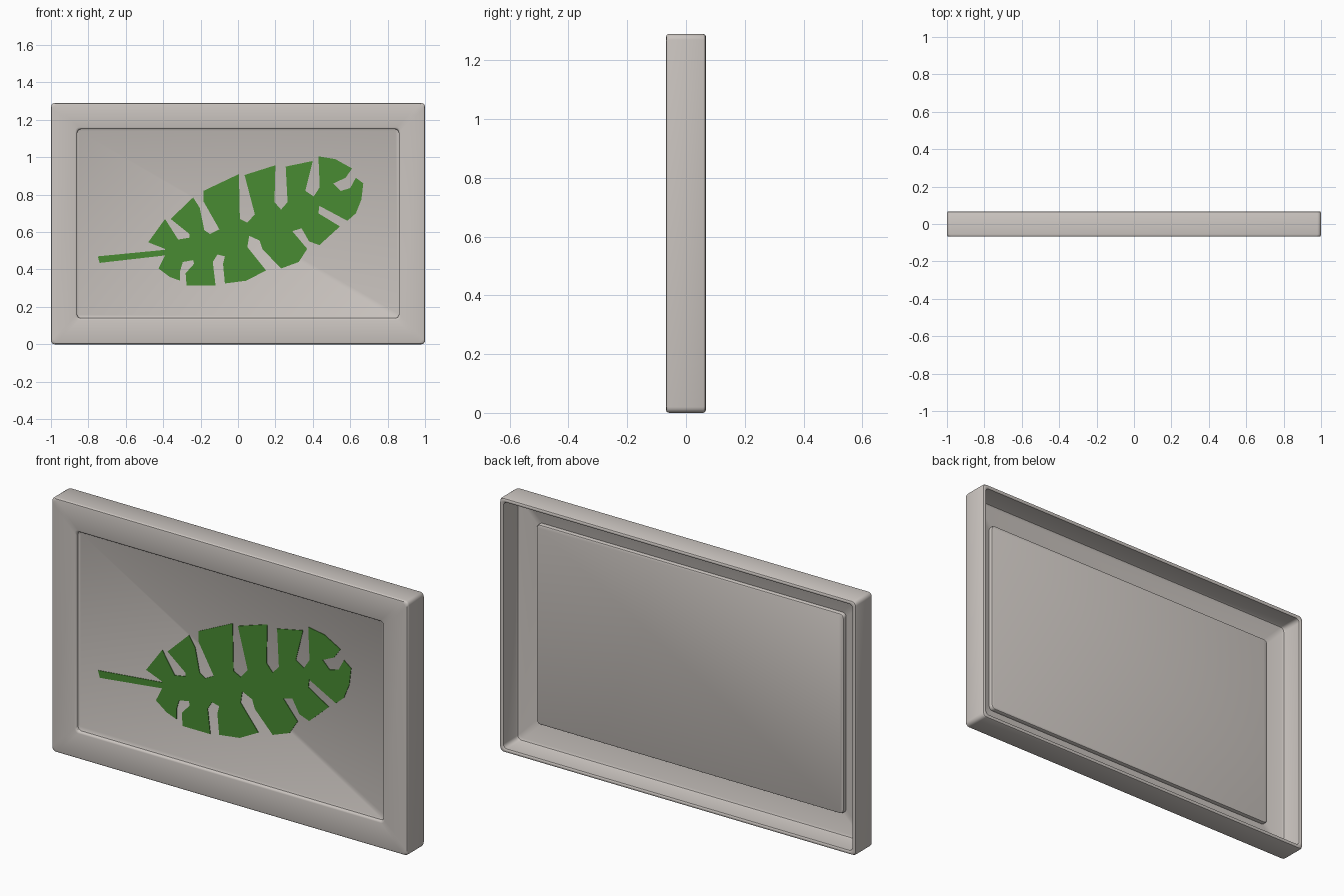
import bpy, bmesh, math

if "Cube" in bpy.data.objects:
    bpy.data.objects.remove(bpy.data.objects["Cube"])

HALF_W, HALF_H = 1.0, 0.645
Y = 0.068  # half depth of the frame


def material(name, color):
    m = bpy.data.materials.new(name)
    m.diffuse_color = (*color, 1.0)
    m.use_nodes = True
    m.node_tree.nodes["Principled BSDF"].inputs["Base Color"].default_value = m.diffuse_color
    return m


STONE = material("warm_grey", (0.60, 0.56, 0.53))
GREEN = material("leaf_green", (0.065, 0.26, 0.032))


def finish(bm, name, mat, smooth):
    bmesh.ops.recalc_face_normals(bm, faces=bm.faces)
    mesh = bpy.data.meshes.new(name)
    bm.to_mesh(mesh)
    bm.free()
    mesh.materials.append(mat)
    obj = bpy.data.objects.new(name, mesh)
    bpy.context.collection.objects.link(obj)
    if smooth:
        bpy.ops.object.select_all(action='DESELECT')
        obj.select_set(True)
        bpy.context.view_layer.objects.active = obj
        bpy.ops.object.shade_smooth_by_angle(angle=math.radians(35))
    return obj


def rounded_ring(bm, inset, y, r=0.02, steps=4):
    """Rounded rectangle of vertices, inset from the outer outline."""
    a, b = HALF_W - inset - r, HALF_H - inset - r
    ring = []
    for i, (sx, sz) in enumerate(((1, 1), (-1, 1), (-1, -1), (1, -1))):
        for k in range(steps + 1):
            t = math.radians(90 * (i + k / steps))
            ring.append(bm.verts.new((sx * a + r * math.cos(t), y,
                                      HALF_H + sz * b + r * math.sin(t))))
    return ring


def loft(name, profile, closed):
    """Sweep an (inset, y) profile around the rectangle."""
    bm = bmesh.new()
    rings = [rounded_ring(bm, i, y) for i, y in profile]
    pairs = list(zip(rings, rings[1:]))
    if closed:
        pairs.append((rings[-1], rings[0]))
    else:
        bm.faces.new(rings[0])
        bm.faces.new(rings[-1])
    n = len(rings[0])
    for p, q in pairs:
        for k in range(n):
            bm.faces.new((p[k], p[(k + 1) % n], q[(k + 1) % n], q[k]))
    return finish(bm, name, STONE, True)


def plate(name, outline, y_front, y_back):
    """Flat plate from an outline in hundredths of a unit."""
    bm = bmesh.new()
    face = bm.faces.new([bm.verts.new((x / 100, y_front, z / 100)) for x, z in outline])
    side = bmesh.ops.extrude_face_region(bm, geom=[face])
    for v in side["geom"]:
        if isinstance(v, bmesh.types.BMVert):
            v.co.y = y_back
    bmesh.ops.triangulate(bm, faces=[f for f in bm.faces if len(f.verts) > 4])
    return finish(bm, name, GREEN, False)


# Hollow frame: front border, outer walls, back rim, inner walls
loft("frame", [
    (0.140, -0.054), (0.139, -0.062), (0.136, -0.066), (0.130, -Y),
    (0.012, -Y), (0.004, -0.066), (0.001, -0.062), (0.0, -0.055),
    (0.0, 0.058), (0.003, 0.065), (0.009, Y),
    (0.015, Y), (0.02, 0.064),
    (0.02, -0.036), (0.024, -0.046), (0.034, -0.052),
    (0.136, -0.052)], True)

# Recessed panel, standing proud of the border at the back
loft("panel", [
    (0.146, -0.048), (0.138, -0.053),
    (0.138, -0.037), (0.140, -0.033), (0.144, -0.031)], False)

# Split leaf: upper edge from stem to tip, then lower edge back to the stem
upper = [(-39, 51), (-48, 54.5), (-39, 67), (-32, 56), (-26, 57), (-26, 59), (-36, 67),
         (-24, 78.5), (-20.5, 73), (-18, 61), (-15, 59), (-10, 61.5), (-18.5, 76.5),
         (-18.5, 82), (0.5, 91), (1, 67), (5, 65), (9, 69.5), (3.5, 90.5), (20, 95.7),
         (19.5, 76), (23, 72), (26.5, 76), (25.5, 95), (40, 98), (36, 82), (40.5, 79),
         (43.7, 84), (43, 100.5), (52, 99), (61, 94), (57.5, 89), (51, 86), (55, 82),
         (60, 83.5), (63, 89), (67, 86)]
lower = [(66, 77.5), (63, 70), (58.5, 66), (43.5, 74), (43, 70), (54.5, 63), (43.5, 53),
         (38, 55), (34, 62), (29, 60.5), (37, 51), (32.5, 44), (23, 40.5), (13, 51),
         (11.5, 55.5), (6, 58), (5, 52), (15, 39.5), (4.5, 34), (-7, 32.5), (-8, 43),
         (-7, 47), (-11, 48), (-13.5, 44), (-12, 31.5), (-27.5, 31.5), (-28, 38),
         (-23.5, 43), (-24, 45), (-29.5, 44), (-31, 39), (-31, 34), (-36.5, 36),
         (-42.5, 40.5), (-39, 47.5)]
plate("leaf", upper + lower, -0.051, -0.0475)

# Leaf stem
plate("leaf_stem", [(-75, 47), (-39, 50.5), (-39, 47.5), (-74, 43.5)], -0.051, -0.0475)
